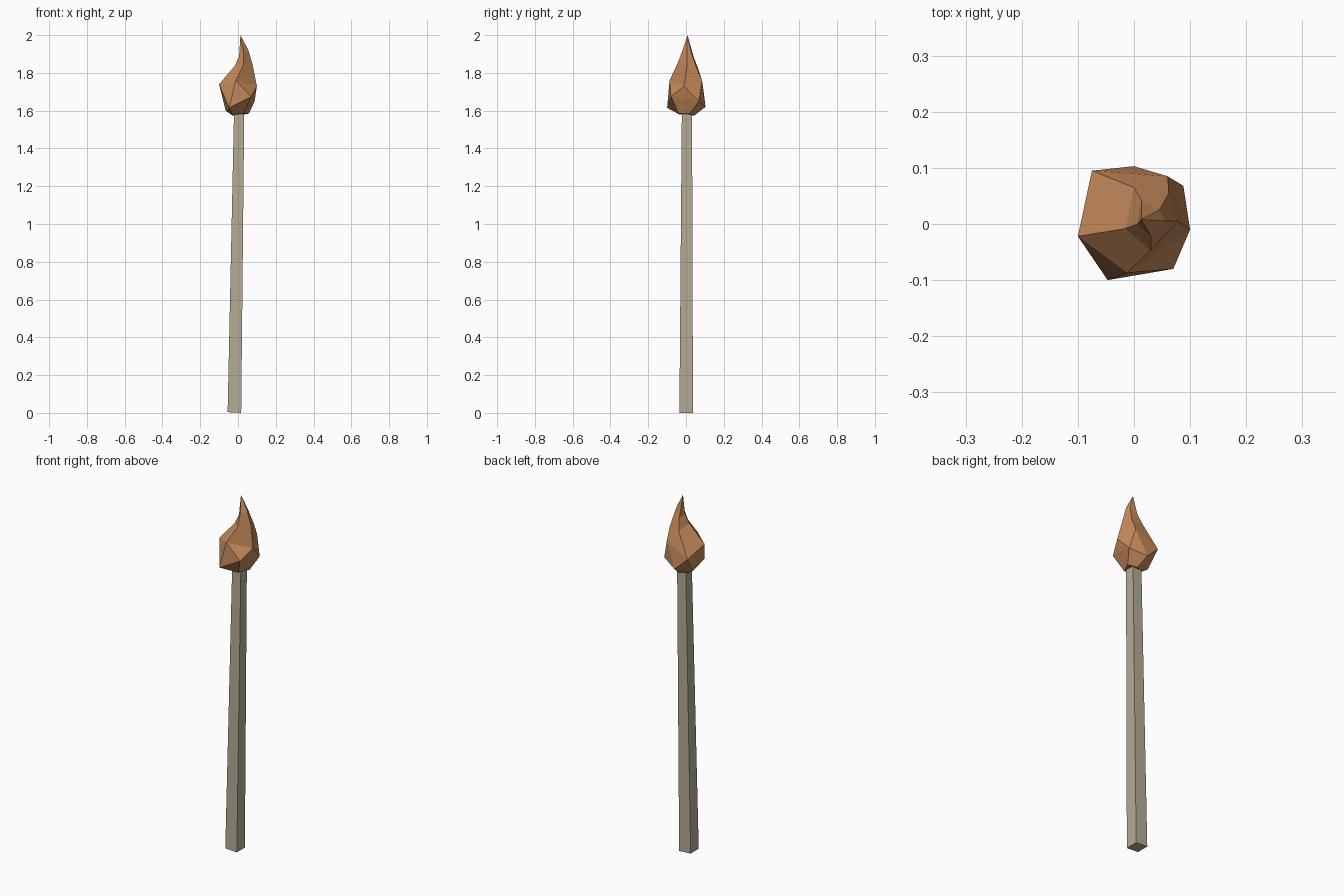
import bpy, bmesh

if "Cube" in bpy.data.objects:
    bpy.data.objects.remove(bpy.data.objects["Cube"])

def material(name, color):
    m = bpy.data.materials.new(name)
    m.diffuse_color = (*color, 1)
    m.use_nodes = True
    m.node_tree.nodes["Principled BSDF"].inputs["Base Color"].default_value = m.diffuse_color
    return m

def loft(name, rings, mat, tip=None, stagger=()):
    """Skin rings of points; staggered bands become zigzag triangles."""
    bm = bmesh.new()
    vs = [[bm.verts.new(p) for p in r] for r in rings]
    n = len(vs[0])
    bm.faces.new(vs[0][::-1])
    for k, (a, b) in enumerate(zip(vs, vs[1:])):
        for i in range(n):
            j = (i + 1) % n
            if k in stagger:
                bm.faces.new((a[i], b[j], b[i]))
                bm.faces.new((a[i], a[j], b[j]))
            else:
                bm.faces.new((a[i], a[j], b[j], b[i]))
    if tip:
        t = bm.verts.new(tip)
        for i in range(n):
            bm.faces.new((vs[-1][i], vs[-1][(i + 1) % n], t))
    else:
        bm.faces.new(vs[-1])
    bmesh.ops.recalc_face_normals(bm, faces=bm.faces)
    me = bpy.data.meshes.new(name)
    bm.to_mesh(me)
    bm.free()
    me.materials.append(mat)
    ob = bpy.data.objects.new(name, me)
    bpy.context.collection.objects.link(ob)
    return ob

def square(cx, cy, h, z, slope=0):
    return [(cx + sx * h, cy + sy * h, z + slope * (1 - sx))
            for sx, sy in ((-1, -1), (1, -1), (1, 1), (-1, 1))]

# Leaning, tapered square handle
loft("handle", [square(-0.019, 0.001, 0.036, 0, 0.002), square(0.006, 0.005, 0.027, 1.60)],
     material("wood", (0.46, 0.41, 0.30)))

# Faceted five-sided flame, swelling low and curling to a point
flame = [
    [(-0.03, -0.035, 1.58), (0.03, -0.04, 1.585), (0.058, 0.02, 1.585),
     (0.015, 0.045, 1.575), (-0.03, 0.02, 1.575)],
    [(-0.047, -0.10, 1.615), (0.07, -0.08, 1.675), (0.088, 0.068, 1.65),
     (0.0, 0.103, 1.62), (-0.065, 0.03, 1.60)],
    [(-0.10, -0.022, 1.74), (-0.012, -0.087, 1.76), (0.10, -0.01, 1.73),
     (0.06, 0.085, 1.76), (-0.075, 0.095, 1.69)],
    [(-0.015, -0.008, 1.84), (0.03, -0.047, 1.845), (0.078, 0.005, 1.84),
     (0.062, 0.055, 1.83), (0.0, 0.065, 1.82)],
    [(0.006, 0.0, 1.89), (0.03, -0.022, 1.91), (0.055, 0.005, 1.92),
     (0.045, 0.025, 1.92), (0.013, 0.042, 1.88)],
]
loft("flame", flame, material("fire", (0.55, 0.25, 0.10)), tip=(0.013, 0.008, 2.0), stagger=(1,))
